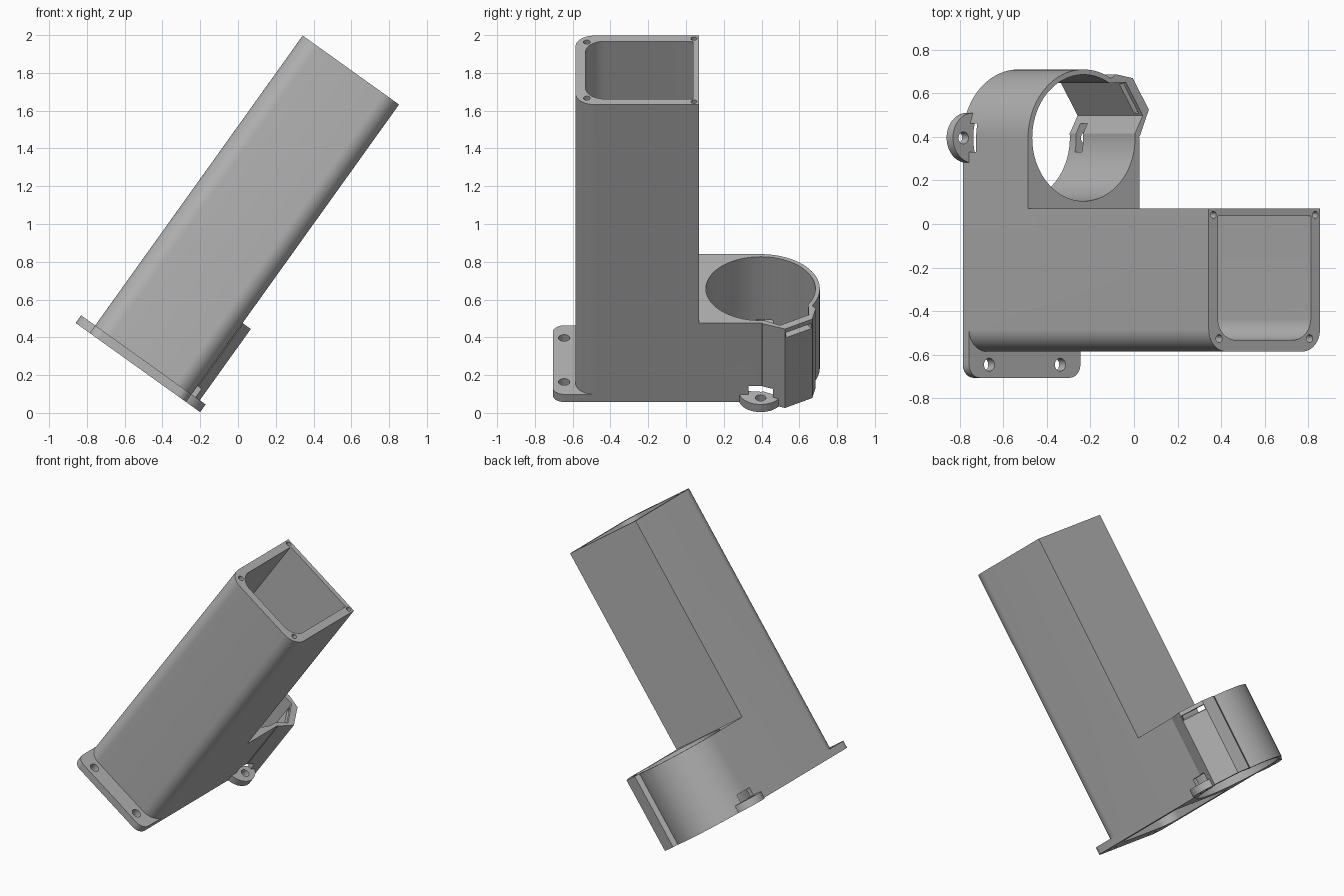
import bpy, bmesh, math
from mathutils import Matrix

if "Cube" in bpy.data.objects:
    bpy.data.objects.remove(bpy.data.objects["Cube"], do_unlink=True)

TILT = math.radians(35.6)
HALF = 0.3135          # half width of the duct
RING_Y = 0.395         # centre of the round socket
LENGTH = 1.937
SOCKET_H = 0.514
PLATE = 0.05

grey = bpy.data.materials.new("plain grey")
grey.use_nodes = True
grey.diffuse_color = (0.45, 0.45, 0.45, 1)
grey.node_tree.nodes["Principled BSDF"].inputs["Base Color"].default_value = (0.45, 0.45, 0.45, 1)


def prism(name, outline, bottom, top):
    """Extrude a closed 2D outline along the local axis."""
    bm = bmesh.new()
    face = bm.faces.new([bm.verts.new((x, y, bottom)) for x, y in outline])
    move = bmesh.ops.extrude_face_region(bm, geom=[face])["geom"]
    verts = [v for v in move if isinstance(v, bmesh.types.BMVert)]
    bmesh.ops.translate(bm, verts=verts, vec=(0, 0, top - bottom))
    bmesh.ops.recalc_face_normals(bm, faces=bm.faces)
    mesh = bpy.data.meshes.new(name)
    bm.to_mesh(mesh)
    bm.free()
    mesh.materials.append(grey)
    obj = bpy.data.objects.new(name, mesh)
    bpy.context.collection.objects.link(obj)
    return obj


def arc(cx, cy, r, start, end, steps):
    angles = [math.radians(start + (end - start) * i / steps) for i in range(steps + 1)]
    return [(cx + r * math.cos(a), cy + r * math.sin(a)) for a in angles]


def circle(cx, cy, r, steps=24):
    return arc(cx, cy, r, 0, 360, steps)[:-1]


def rect(x0, x1, y0, y1):
    return [(x0, y0), (x1, y0), (x1, y1), (x0, y1)]


def front_rounded(half, y0, y1, r):
    """Rectangle with its two front corners rounded."""
    return ([(half, y1), (-half, y1)] + arc(r - half, y0 + r, r, 180, 270, 12)
            + arc(half - r, y0 + r, r, 270, 360, 12))


def radial(points, angle=math.radians(32)):
    """Place (distance, sideways) points around the socket centre."""
    c, s = math.cos(angle), math.sin(angle)
    return [(r * c - t * s, RING_Y + r * s + t * c) for r, t in points]


def combine(body, other, operation):
    mod = body.modifiers.new("join", "BOOLEAN")
    mod.operation, mod.solver, mod.object = operation, "EXACT", other
    bpy.context.view_layer.objects.active = body
    bpy.ops.object.modifier_apply(modifier=mod.name)
    bpy.data.objects.remove(other, do_unlink=True)


# Long duct, mounting flange, round socket, key channel and screw ears
body = prism("angled_duct_mount", front_rounded(HALF, -0.585, 0.07, 0.1), 0, LENGTH)
socket = [(-HALF, 0.0), (HALF, 0.0)] + arc(0, RING_Y, HALF, 0, 180, 48)
solids = [
    prism("flange", front_rounded(HALF, -0.705, 0.0, 0.06), 0, PLATE),
    prism("socket", socket, 0, SOCKET_H),
    prism("key_channel", radial([(0.2, -0.16), (0.275, -0.16), (0.38, -0.085),
                                 (0.38, 0.085), (0.31, 0.15), (0.2, 0.15)]), 0, SOCKET_H),
]
for side in (-1, 1):
    solids.append(prism("ear", circle(side * 0.29, RING_Y, 0.115, 40), 0, PLATE))
for solid in solids:
    combine(body, solid, "UNION")

# Duct passage, socket bore, channel and its slit
cuts = [
    prism("duct_passage", front_rounded(0.262, -0.532, 0.037, 0.1), -0.1, LENGTH + 0.1),
    prism("bore", circle(0, RING_Y, 0.29, 96), -0.1, SOCKET_H + 0.1),
    prism("channel_cut", radial([(0.1, -0.14), (0.25, -0.14), (0.337, -0.09),
                                 (0.337, 0.09), (0.25, 0.14), (0.1, 0.14)]), -0.1, SOCKET_H + 0.1),
    prism("slit", radial([(0.3, -0.08), (0.45, -0.08), (0.45, 0.08), (0.3, 0.08)]), 0.455, 0.488),
]
# Screw holes and ear windows, mirrored
for side in (-1, 1):
    cuts += [
        prism("flange_hole", circle(side * 0.2, -0.645, 0.03), -0.1, 0.1),
        prism("ear_hole", circle(side * 0.345, RING_Y, 0.028), -0.1, 0.1),
        prism("front_rim_hole", circle(side * 0.255, -0.525, 0.018, 16), LENGTH - 0.15, LENGTH + 0.1),
        prism("back_rim_hole", circle(side * 0.287, 0.042, 0.016, 16), LENGTH - 0.15, LENGTH + 0.1),
        prism("ear_window", rect(*sorted((side * 0.25, side * 0.45)),
                                 RING_Y - 0.065, RING_Y + 0.065), PLATE, 0.105),
    ]
for cut in cuts:
    combine(body, cut, "DIFFERENCE")

# Tilt the whole part onto the ground
body.matrix_world = Matrix.Translation((-0.53, 0, 0.24)) @ Matrix.Rotation(TILT, 4, "Y")
bpy.ops.object.select_all(action="DESELECT")
body.select_set(True)
bpy.context.view_layer.objects.active = body
bpy.ops.object.shade_smooth_by_angle(angle=math.radians(25))
